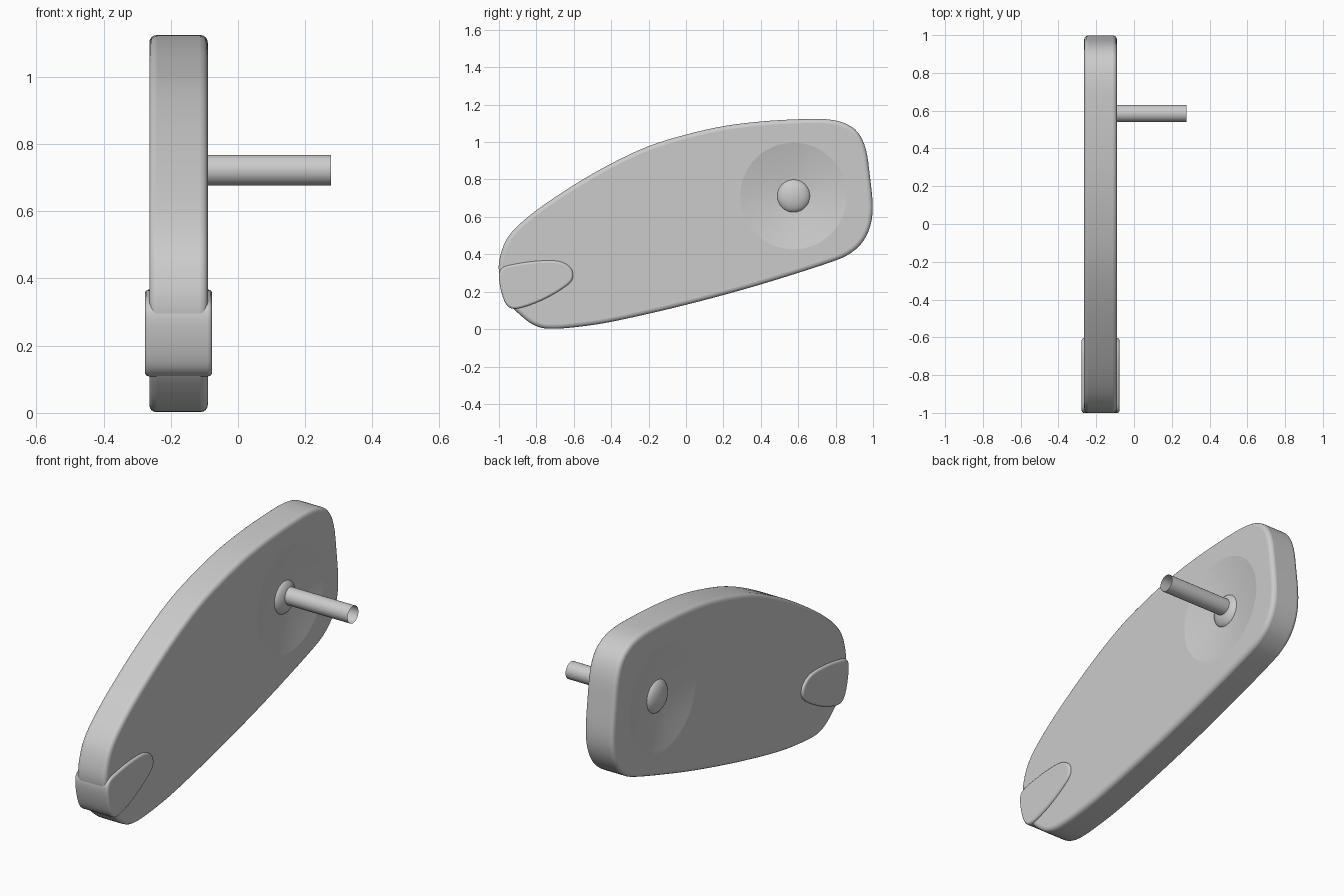
import bpy, bmesh, math
from mathutils import Vector

if "Cube" in bpy.data.objects:
    bpy.data.objects.remove(bpy.data.objects["Cube"])

XC = -0.177            # middle plane of the plate
DISH = (0.575, 0.712)  # dish centre in y, z


def finish(name, bm):
    bmesh.ops.recalc_face_normals(bm, faces=bm.faces)
    me = bpy.data.meshes.new(name)
    bm.to_mesh(me)
    bm.free()
    ob = bpy.data.objects.new(name, me)
    bpy.context.collection.objects.link(ob)
    return ob


def smooth_loop(pts, n=4):
    """Closed Catmull-Rom through the given points."""
    p = [Vector(q) for q in pts]
    out = []
    for i in range(len(p)):
        a, b, c, d = (p[(i + k) % len(p)] for k in (-1, 0, 1, 2))
        for s in range(n):
            t = s / n
            out.append(0.5 * (2 * b + (c - a) * t + (2 * a - 5 * b + 4 * c - d) * t * t
                              + (3 * b - a - 3 * c + d) * t ** 3))
    return out


def slab(name, pts, half, bevel):
    """Outline in y, z given thickness in x, with rounded rims."""
    bm = bmesh.new()
    f = bm.faces.new([bm.verts.new((XC - half, y, z)) for y, z in smooth_loop(pts)])
    ext = bmesh.ops.extrude_face_region(bm, geom=[f])["geom"]
    bmesh.ops.translate(bm, vec=(2 * half, 0, 0),
                        verts=[v for v in ext if isinstance(v, bmesh.types.BMVert)])
    ob = finish(name, bm)
    m = ob.modifiers.new("rim", "BEVEL")
    m.width, m.segments, m.use_clamp_overlap = bevel, 4, False
    m.limit_method, m.angle_limit = "ANGLE", math.radians(60)
    return ob


def lathe(name, profile, y, z, n=64):
    """Revolve (x, radius) points round an axis along x."""
    bm = bmesh.new()
    rings = []
    for x, r in profile:
        k = n if r > 0 else 1
        rings.append([bm.verts.new((x, y + r * math.cos(2 * math.pi * i / n),
                                    z + r * math.sin(2 * math.pi * i / n))) for i in range(k)])
    for a, b in zip(rings, rings[1:]):
        for i in range(n):
            q = [a[i % len(a)], a[(i + 1) % n % len(a)], b[(i + 1) % n % len(b)], b[i % len(b)]]
            bm.faces.new(list(dict.fromkeys(q)))
    return finish(name, bm)


# arm plate
body = slab("arm_plate", [
    (-1, .30), (-.985, .42), (-.93, .52), (-.8, .635), (-.6, .77), (-.4, .885), (-.2, .978),
    (0, 1.04), (.2, 1.085), (.4, 1.11), (.6, 1.122), (.75, 1.122), (.85, 1.10), (.92, 1.05),
    (.962, .96), (.983, .82), (.998, .66), (.985, .55), (.94, .46), (.87, .40), (.78, .36),
    (.55, .285), (.3, .21), (0, .13), (-.3, .06), (-.5, .022), (-.7, .002), (-.8, .016),
    (-.88, .07), (-.95, .15)], 0.087, 0.022)

# tip cap wrapped round the narrow end
cap = slab("tip_cap", [
    (-1, .28), (-.985, .325), (-.93, .345), (-.8, .364), (-.68, .363), (-.615, .325),
    (-.608, .265), (-.67, .21), (-.78, .15), (-.9, .11), (-.955, .125), (-.985, .19)], 0.1, 0.012)

for s, side in ((-1, "left"), (1, "right")):
    face = XC + s * 0.087
    # shallow dish cut into each face
    depth, rad = 0.042, 0.285
    prof = [(face - s * depth * (1 - (k / 8) ** 1.5), rad * k / 8) for k in range(9)]
    slope = [(face + s * 0.02, rad * 1.09), (face + s * 0.02, 0)]
    cutter = lathe("dish_cutter_" + side, prof + slope, *DISH)
    cutter.hide_render = True
    cutter.hide_set(True)
    m = body.modifiers.new("dish_" + side, "BOOLEAN")
    m.operation, m.solver, m.object = "DIFFERENCE", "EXACT", cutter
    # domed button in the dish
    dome = [(face - s * (0.045 - 0.042 * math.cos(a)), 0.09 * math.sin(a))
            for a in (math.pi / 2 * k / 10 for k in range(11))]
    lathe("button_" + side, dome, *DISH)

# open-ended axle rod
lathe("axle_rod", [(XC + 0.05, 0.046), (0.277, 0.046)], 0.585, 0.722, 32)

for ob in bpy.context.collection.objects:
    if ob.hide_render:
        continue
    bpy.ops.object.select_all(action="DESELECT")
    ob.select_set(True)
    bpy.context.view_layer.objects.active = ob
    bpy.ops.object.shade_smooth_by_angle(angle=math.radians(35))
